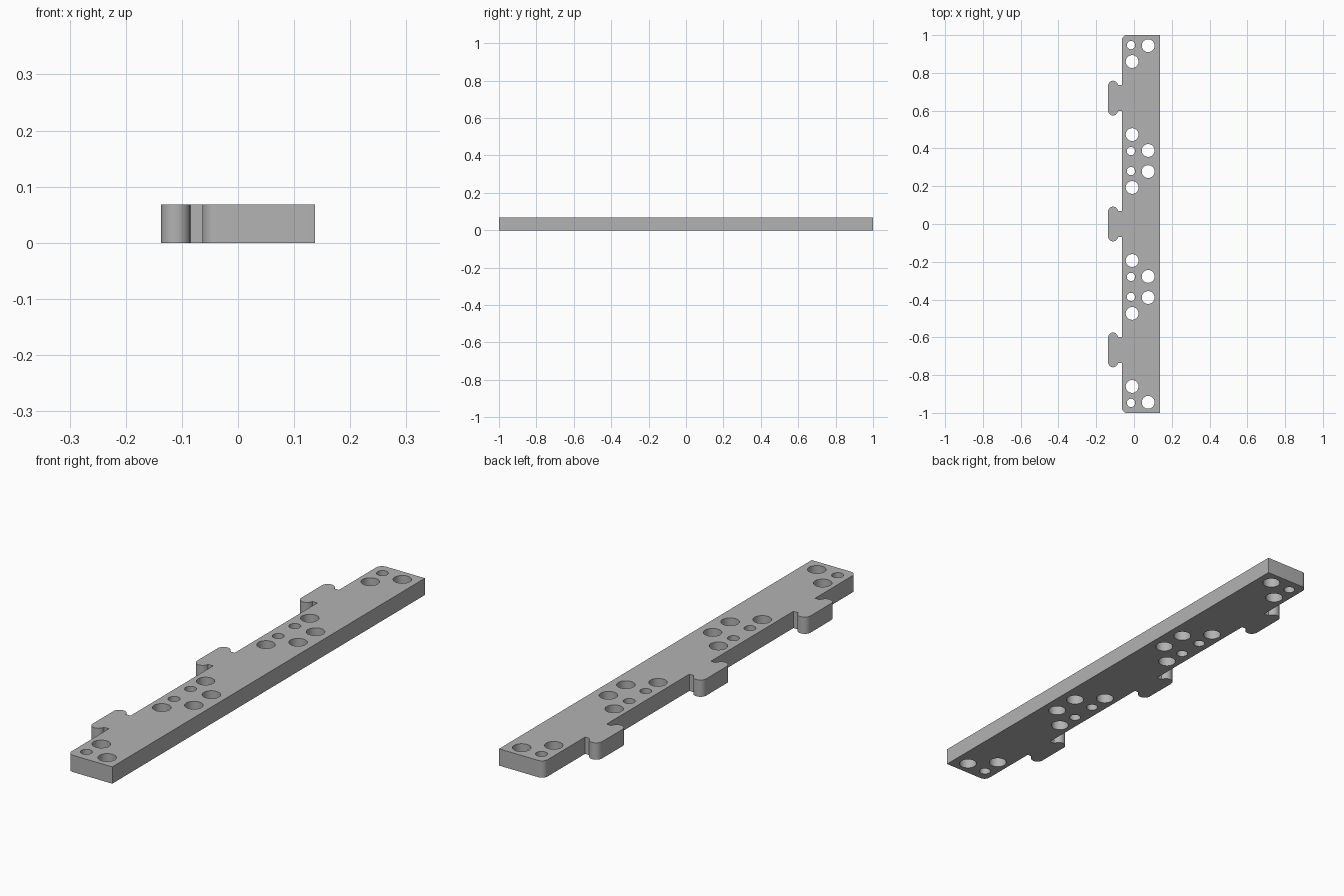
import bpy, bmesh
from math import cos, sin, pi

if "Cube" in bpy.data.objects:
    bpy.data.objects.remove(bpy.data.objects["Cube"])

THICK = 0.068
LEFT, RIGHT = -0.063, 0.137       # bar edges
HEAD, NECK = -0.137, -0.085       # tab head edges
PITCH = 2 / 3                     # spacing of tabs and hole groups

grey = bpy.data.materials.new("plain grey")
grey.use_nodes = True
colour = (0.45, 0.45, 0.45, 1)
grey.diffuse_color = colour
grey.node_tree.nodes["Principled BSDF"].inputs["Base Color"].default_value = colour


def arc(cx, cy, r, start, end, steps):
    return [(cx + r * cos(start + (end - start) * i / steps),
             cy + r * sin(start + (end - start) * i / steps)) for i in range(steps + 1)]


def tab(cy):
    """T-shaped tab with rounded head ends, walked from +y to -y."""
    r = (NECK - HEAD) / 2
    cx, reach, half = HEAD + r, 0.066, 0.069
    return ([(LEFT, cy + half), (NECK, cy + half)]
            + arc(cx, cy + reach, r, 0, pi, 16)
            + arc(cx, cy - reach, r, pi, 2 * pi, 16)
            + [(NECK, cy - half), (LEFT, cy - half)])


# Bar outline: square right corners, rounded left corners, three tabs
R = 0.025
outline = [(RIGHT, -1), (RIGHT, 1)] + arc(LEFT + R, 1 - R, R, pi / 2, pi, 8)
for k in (1, 0, -1):
    outline += tab(k * PITCH)
outline += arc(LEFT + R, -1 + R, R, pi, 1.5 * pi, 8)
loops = [outline]

# Hole groups mirrored about each joint line; the end joints keep one half
for joint in (-1, -1 / 3, 1 / 3, 1):
    for side in (-1, 1):
        for x, offset, r in ((-0.016, 0.053, 0.022),
                             (0.075, 0.056, 0.034),
                             (-0.01, 0.14, 0.034)):
            y = joint + side * offset
            if abs(y) < 1:
                loops.append(arc(x, y, r, 0, 2 * pi, 32)[:-1])

# Filled profile with holes, extruded to the plate thickness
curve = bpy.data.curves.new("plate_profile", "CURVE")
curve.dimensions = "2D"
curve.fill_mode = "BOTH"
curve.extrude = THICK / 2
for pts in loops:
    spline = curve.splines.new("POLY")
    spline.points.add(len(pts) - 1)
    for p, (x, y) in zip(spline.points, pts):
        p.co = (x, y, 0, 1)
    spline.use_cyclic_u = True
profile = bpy.data.objects.new("plate_profile", curve)
bpy.context.collection.objects.link(profile)
graph = bpy.context.evaluated_depsgraph_get()
mesh = bpy.data.meshes.new_from_object(profile.evaluated_get(graph))
bpy.data.objects.remove(profile)

# Weld the caps to the walls and stand the plate on the ground
bm = bmesh.new()
bm.from_mesh(mesh)
bmesh.ops.remove_doubles(bm, verts=bm.verts, dist=0.0001)
bmesh.ops.recalc_face_normals(bm, faces=bm.faces)
bmesh.ops.translate(bm, verts=bm.verts, vec=(0, 0, THICK / 2))
bm.to_mesh(mesh)
bm.free()
mesh.materials.clear()
mesh.materials.append(grey)

plate = bpy.data.objects.new("tabbed_plate", mesh)
bpy.context.collection.objects.link(plate)
bpy.ops.object.select_all(action="DESELECT")
plate.select_set(True)
bpy.context.view_layer.objects.active = plate
bpy.ops.object.shade_smooth_by_angle(angle=pi / 6)
